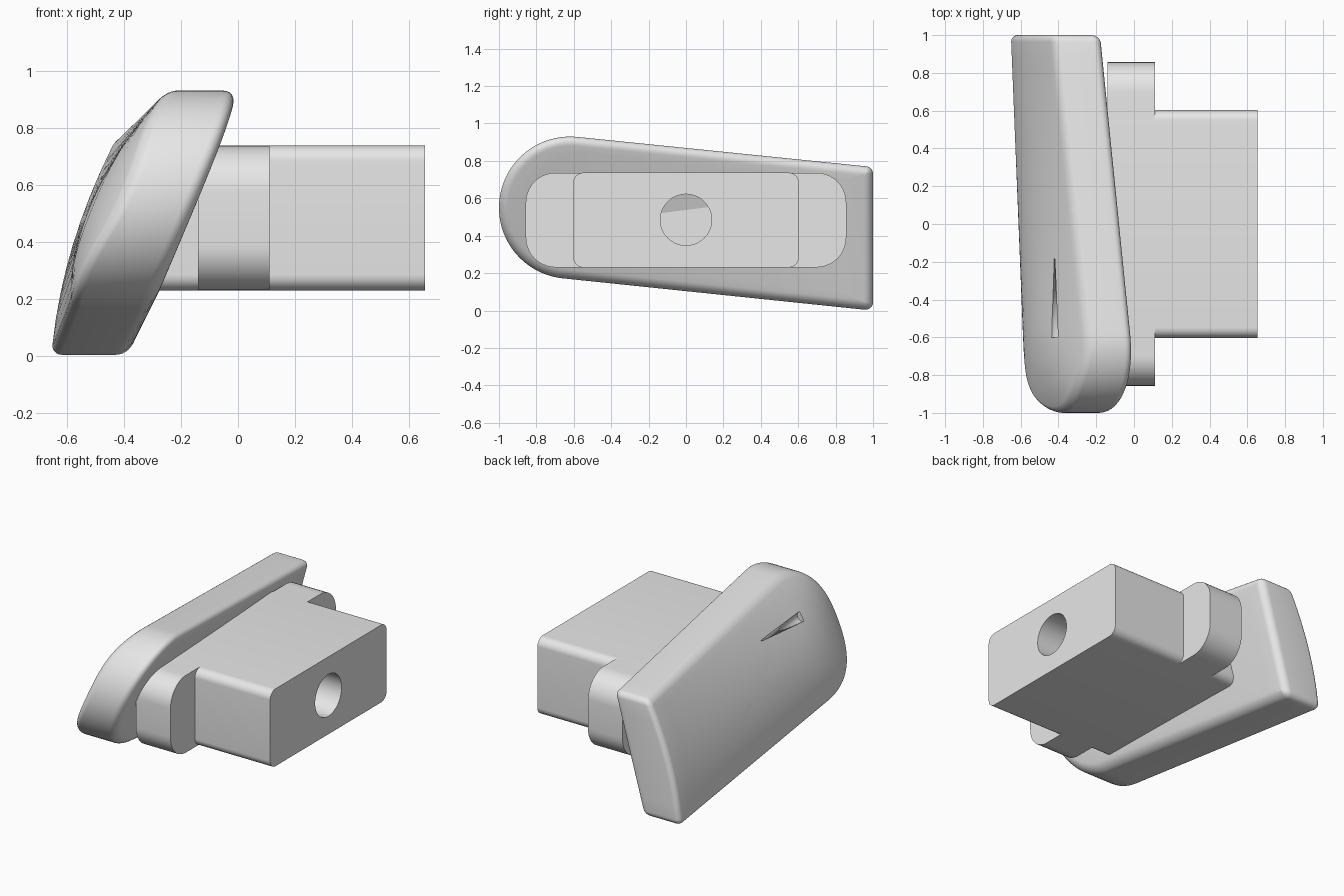
import bpy, bmesh
from math import sin, cos, pi, radians

cube = bpy.data.objects.get("Cube")
if cube:
    bpy.data.objects.remove(cube, do_unlink=True)

grey = bpy.data.materials.new("light_grey")
grey.use_nodes = True
grey.diffuse_color = (0.8, 0.8, 0.8, 1)
grey.node_tree.nodes["Principled BSDF"].inputs["Base Color"].default_value = (0.8, 0.8, 0.8, 1)


def arc_outline(corners, fill):
    """Closed outline from (y, z, radius, start, end, steps) arcs, as (y, z, normal_y, normal_z)."""
    pts = []
    for y, z, r, a0, a1, steps in corners:
        for i in range(steps + 1):
            a = radians(a0 + (a1 - a0) * i / steps)
            pts.append((y + r * cos(a), z + r * sin(a), cos(a), sin(a)))
    # subdivide the long straight runs
    out = []
    for p, q in zip(pts, pts[1:] + pts[:1]):
        length = ((p[0] - q[0]) ** 2 + (p[1] - q[1]) ** 2) ** 0.5
        n = max(1, int(length / fill))
        out += [tuple(a + (b - a) * i / n for a, b in zip(p, q)) for i in range(n)]
    return out


def loft(name, rings, cap_points=None):
    """Skin rings of points; close the ends with poles or flat faces."""
    bm = bmesh.new()
    loops = [[bm.verts.new(p) for p in ring] for ring in rings]
    n = len(loops[0])
    for a, b in zip(loops, loops[1:]):
        for i in range(n):
            j = (i + 1) % n
            bm.faces.new((a[i], a[j], b[j], b[i]))
    for k, end in enumerate((loops[0], loops[-1])):
        if cap_points:
            pole = bm.verts.new(cap_points[k])
            for i in range(n):
                bm.faces.new((end[i], end[(i + 1) % n], pole))
        else:
            bm.faces.new(end)
    bmesh.ops.recalc_face_normals(bm, faces=bm.faces)
    mesh = bpy.data.meshes.new(name)
    bm.to_mesh(mesh)
    bm.free()
    obj = bpy.data.objects.new(name, mesh)
    bpy.context.collection.objects.link(obj)
    mesh.materials.append(grey)
    return obj


def activate(obj):
    bpy.ops.object.select_all(action='DESELECT')
    obj.select_set(True)
    bpy.context.view_layer.objects.active = obj


def cut(obj, cutter):
    activate(obj)
    mod = obj.modifiers.new("cut", 'BOOLEAN')
    mod.operation = 'DIFFERENCE'
    mod.solver = 'EXACT'
    mod.object = cutter
    bpy.ops.object.modifier_apply(modifier=mod.name)


def smooth(obj, angle=32):
    activate(obj)
    bpy.ops.object.shade_smooth_by_angle(angle=radians(angle))


def rounded_block(name, x0, x1, half_y, z0, z1, r):
    corners = []
    for k, (sy, top) in enumerate(((1, 1), (-1, 1), (-1, 0), (1, 0))):
        z = z1 - r if top else z0 + r
        corners.append((sy * (half_y - r), z, r, 90 * k, 90 * k + 90, 10))
    outline = arc_outline(corners, 9)
    return loft(name, [[(x, p[0], p[1]) for p in outline] for x in (x0, x1)])


# Handle pad: tapered outline with a round front, swept between two warped surfaces
SLOPE = 0.103


def surface(y, z, outer):
    u = (1 - y) / 1.65
    v = (z - 0.17 + SLOPE * (y + 0.66)) / 0.76
    if not outer:
        return (-0.38 + 0.08 * u) * (1 - v) + (-0.17 + 0.17 * u) * v
    fade = 1 - min(1, max(0, (-0.6 - y) / 0.4)) ** 2
    bulge = 4 * v * (1 - v) * (0.04 + 0.05 * u) * fade
    return (-0.655 + 0.07 * u) * (1 - v) + (-0.43 + 0.18 * u) * v - bulge


outline = arc_outline([(-0.62, 0.55, 0.38, 84.1, 264.1, 40),
                       (0.96, 0.044, 0.04, 264.1, 360, 6),
                       (0.96, 0.731, 0.04, 0, 84.1, 6)], 0.08)
MID = (0.0, 0.485)


def pad_rings(outer, r, steps=7):
    """Rings from the middle of one face out to the rim, ending in a fillet."""
    sign = 1 if outer else -1
    rings = []
    for s in (0.15, 0.3, 0.45, 0.6, 0.75, 0.9):
        ring = []
        for y, z, ny, nz in outline:
            y2 = MID[0] + (y - ny * r - MID[0]) * s
            z2 = MID[1] + (z - nz * r - MID[1]) * s
            ring.append((surface(y2, z2, outer), y2, z2))
        rings.append(ring)
    for i in range(steps + 1):
        a = pi / 2 * i / steps
        inset, depth = r * (1 - sin(a)), r * (1 - cos(a))
        rings.append([(surface(y - ny * inset, z - nz * inset, outer) + sign * depth,
                       y - ny * inset, z - nz * inset) for y, z, ny, nz in outline])
    return rings


poles = [(surface(*MID, side), *MID) for side in (True, False)]
pad = loft("handle_pad", pad_rings(True, 0.035) + pad_rings(False, 0.05)[::-1], poles)

# Tapered thumbnail notch in the outer face
bpy.ops.mesh.primitive_cone_add(vertices=20, radius1=0.032, radius2=0, depth=0.48,
                                location=(-0.418, -0.36, 0.71), rotation=(-pi / 2, 0, 0))
notch = bpy.context.object
cut(pad, notch)
bpy.data.objects.remove(notch, do_unlink=True)
smooth(pad, 40)

# Mounting block and the wider collar around it
block = rounded_block("mounting_block", -0.32, 0.655, 0.603, 0.23, 0.737, 0.055)
collar = rounded_block("collar", -0.14, 0.11, 0.857, 0.2305, 0.7365, 0.16)

# Blind bore through both, reaching the pad
bpy.ops.mesh.primitive_cylinder_add(vertices=48, radius=0.137, depth=0.9,
                                    location=(0.27, 0, 0.485), rotation=(0, pi / 2, 0))
bore = bpy.context.object
for part in (block, collar):
    cut(part, bore)
    smooth(part)
bpy.data.objects.remove(bore, do_unlink=True)
